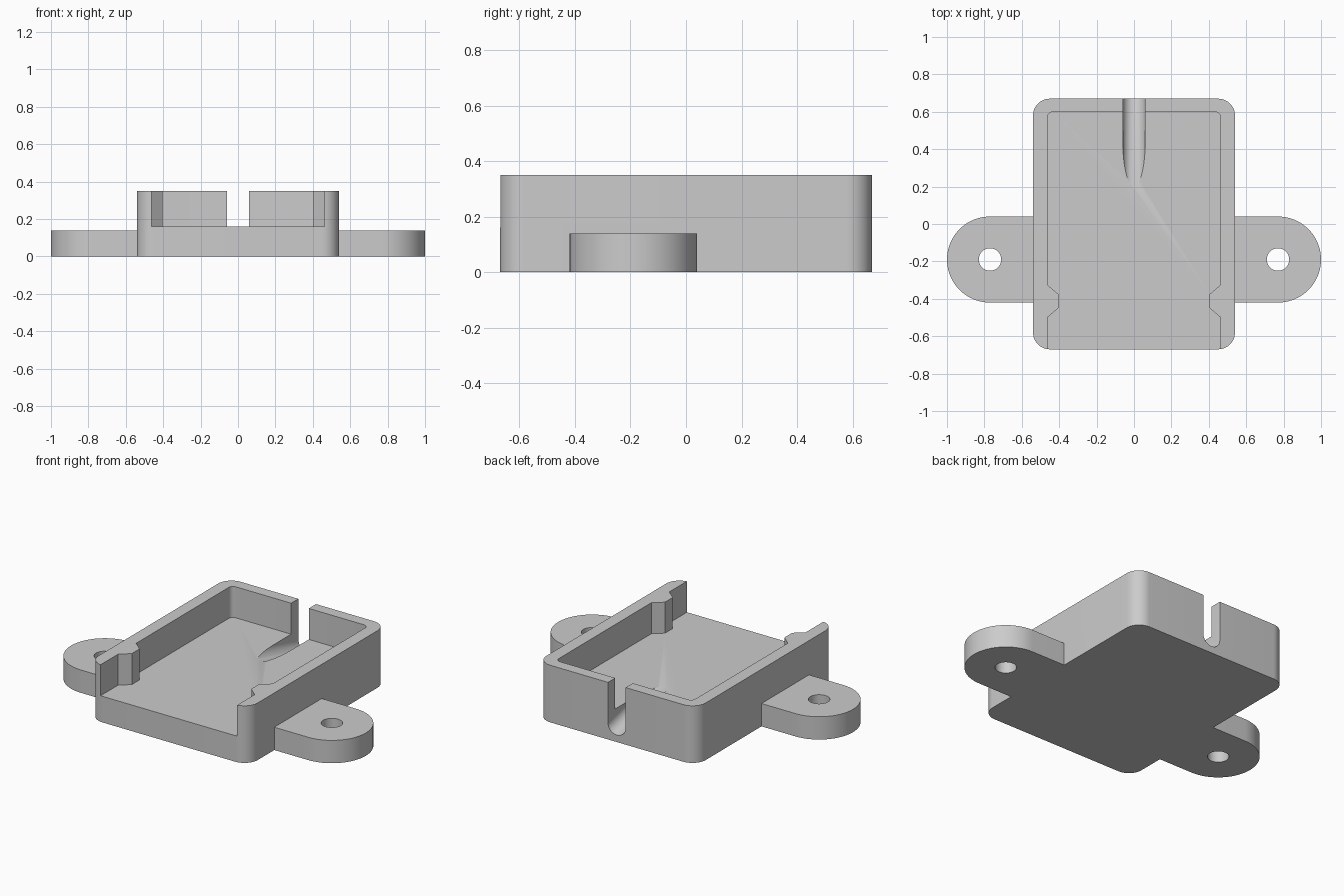
import bpy
import bmesh
from math import cos, sin, pi, radians
from mathutils import Vector

if "Cube" in bpy.data.objects:
    bpy.data.objects.remove(bpy.data.objects["Cube"], do_unlink=True)

grey = bpy.data.materials.new("light grey plastic")
grey.use_nodes = True
colour = (0.6, 0.6, 0.6, 1)
grey.diffuse_color = colour
grey.node_tree.nodes["Principled BSDF"].inputs["Base Color"].default_value = colour


def arc(cx, cy, r, start, end, steps):
    """Points along an arc, angles in degrees."""
    angles = [radians(start + (end - start) * i / steps) for i in range(steps + 1)]
    return [(cx + r * cos(a), cy + r * sin(a)) for a in angles]


def prism(name, points, direction):
    """Extrude a closed 3D outline along a direction."""
    bm = bmesh.new()
    face = bm.faces.new([bm.verts.new(p) for p in points])
    moved = bmesh.ops.extrude_face_region(bm, geom=[face])["geom"]
    verts = [v for v in moved if isinstance(v, bmesh.types.BMVert)]
    bmesh.ops.translate(bm, verts=verts, vec=Vector(direction))
    bmesh.ops.recalc_face_normals(bm, faces=bm.faces[:])
    mesh = bpy.data.meshes.new(name)
    bm.to_mesh(mesh)
    bm.free()
    mesh.materials.append(grey)
    obj = bpy.data.objects.new(name, mesh)
    bpy.context.collection.objects.link(obj)
    return obj


def slab(name, outline, z0, z1):
    return prism(name, [(x, y, z0) for x, y in outline], (0, 0, z1 - z0))


def combine(target, tool, operation):
    """Apply a boolean, then remove the tool object."""
    mod = target.modifiers.new(operation, "BOOLEAN")
    mod.operation = operation
    mod.solver = "EXACT"
    mod.object = tool
    bpy.context.view_layer.objects.active = target
    bpy.ops.object.modifier_apply(modifier=mod.name)
    bpy.data.objects.remove(tool, do_unlink=True)


def mirrored(half):
    """Close a right-hand half outline with its mirror image."""
    return half + [(-x, y) for x, y in reversed(half)]


# Tray block with rounded vertical corners
W, D, H, R = 0.54, 0.67, 0.35, 0.09
half = arc(W - R, R - D, R, -90, 0, 12) + arc(W - R, D - R, R, 0, 90, 12)
tray = slab("mounting_tray", mirrored(half), 0, H)

# Mounting ears with screw holes
EAR_X, EAR_Y, EAR_R, EAR_H = 0.77, -0.19, 0.23, 0.14
for side in (1, -1):
    outline = [(0.5, EAR_Y - EAR_R)] + arc(EAR_X, EAR_Y, EAR_R, -90, 90, 40)
    outline.append((0.5, EAR_Y + EAR_R))
    ear = slab("ear", [(side * x, y) for x, y in outline], 0, EAR_H)
    combine(tray, ear, "UNION")
    hole = slab("hole", arc(side * EAR_X, EAR_Y, 0.06, 0, 348.75, 31), -0.1, 0.3)
    combine(tray, hole, "DIFFERENCE")

# Cavity, open at the front, leaving a retaining bump on each wall
FLOOR, IN_X, IN_Y, IN_R = 0.16, 0.463, 0.6, 0.03
half = [(IN_X, -0.8), (IN_X, -0.5), (0.405, -0.45), (0.405, -0.375), (IN_X, -0.325)]
half += arc(IN_X - IN_R, IN_Y - IN_R, IN_R, 0, 90, 6)
combine(tray, slab("cavity", mirrored(half), FLOOR, 0.6), "DIFFERENCE")

# Cable slot: round-bottomed groove sloping down through the back wall
SLOPE, START, LENGTH, CABLE_R = 0.25, 0.1, 0.7, 0.06
z = FLOOR + 0.1 * SLOPE + CABLE_R
section = arc(0, z, CABLE_R, 180, 360, 24) + [(CABLE_R, z + 0.5), (-CABLE_R, z + 0.5)]
slot = prism("slot", [(x, START, h) for x, h in section], (0, LENGTH, -SLOPE * LENGTH))
combine(tray, slot, "DIFFERENCE")

# Smooth rounded surfaces, keep real edges sharp
bpy.ops.object.select_all(action="DESELECT")
tray.select_set(True)
bpy.context.view_layer.objects.active = tray
bpy.ops.object.shade_smooth_by_angle(angle=radians(25))
